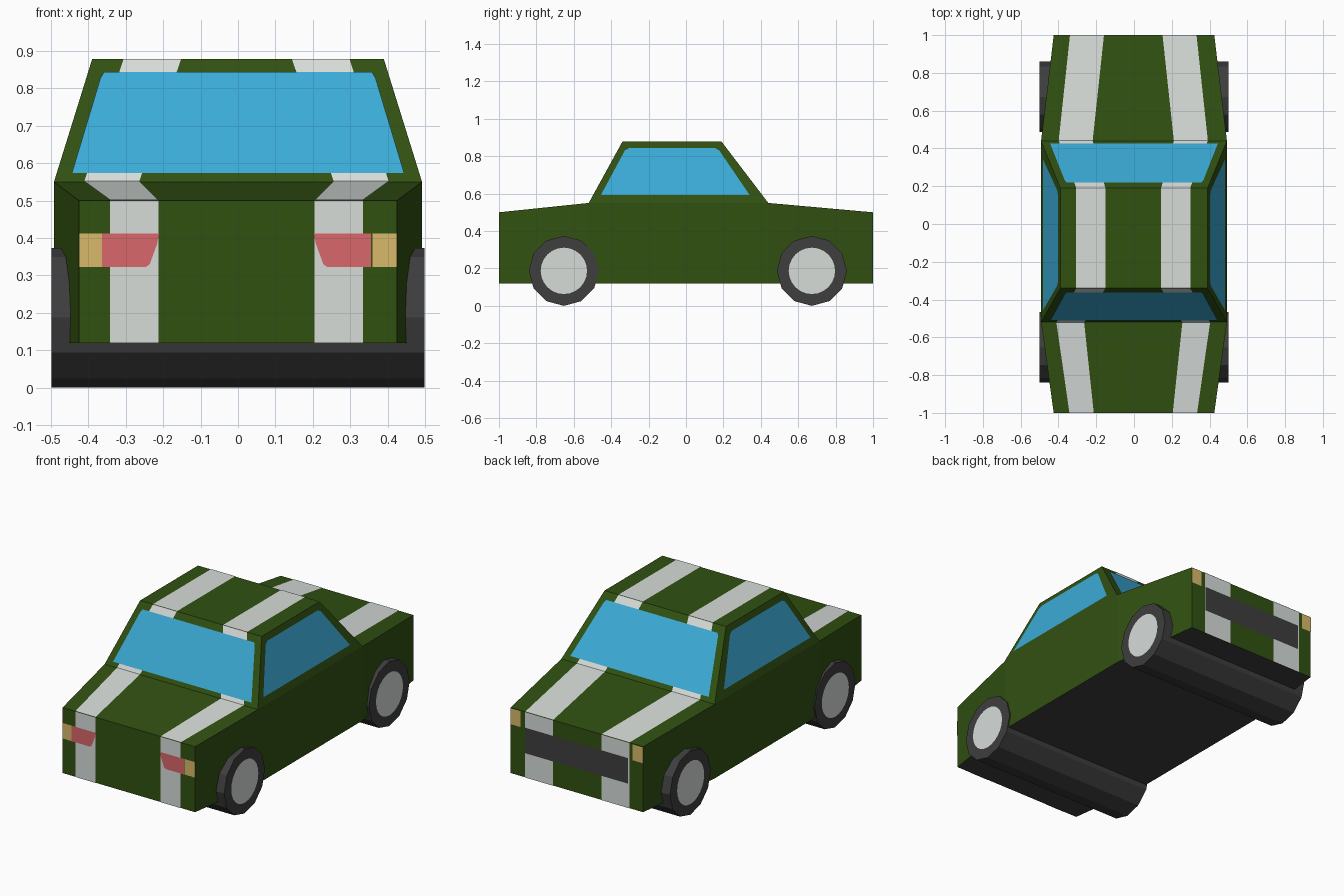
import bpy, bmesh, math
from mathutils import Vector

if "Cube" in bpy.data.objects:
    bpy.data.objects.remove(bpy.data.objects["Cube"])


def material(name, rgb):
    m = bpy.data.materials.new(name)
    lin = [(c / 255 / 12.92) if c < 11 else ((c / 255 + 0.055) / 1.055) ** 2.4 for c in rgb]
    m.diffuse_color = (*lin, 1)
    m.use_nodes = True
    m.node_tree.nodes["Principled BSDF"].inputs["Base Color"].default_value = m.diffuse_color
    return m


GREEN = material("green paint", (49, 81, 17))
WHITE = material("white paint", (215, 220, 217))
BLUE = material("blue glass", (59, 171, 214))
DARK = material("dark rubber", (62, 62, 63))
RED = material("red lamp", (218, 103, 107))
AMBER = material("amber lamp", (217, 186, 107))


def add_object(name, bm, *mats):
    me = bpy.data.meshes.new(name)
    bm.to_mesh(me)
    bm.free()
    for m in mats:
        me.materials.append(m)
    ob = bpy.data.objects.new(name, me)
    bpy.context.collection.objects.link(ob)
    return ob


def plate(name, pts, mat, lift=0.002):
    """Painted panel lying just above the body, facing outwards."""
    pts = [Vector(p) for p in pts]
    n = (pts[1] - pts[0]).cross(pts[2] - pts[0]).normalized()
    if n.dot(sum(pts, Vector()) / len(pts) - Vector((0, -0.05, 0.4))) < 0:
        n = -n
        pts.reverse()
    bm = bmesh.new()
    bm.faces.new([bm.verts.new(p + n * lift) for p in pts])
    add_object(name, bm, mat)


# Body shell: stations along y (y, half width, top z), then the cabin roof
FLOOR, ROOF = 0.12, 0.878
STATIONS = [(-1, 0.425, 0.5), (-0.52, 0.492, 0.55), (0.44, 0.492, 0.55), (1, 0.425, 0.5)]
ROOF_Y = (-0.34, 0.19)
ROOF_W = 0.39
bm = bmesh.new()
rings = [[bm.verts.new(p) for p in ((-w, y, FLOOR), (w, y, FLOOR), (w, y, z), (-w, y, z))]
         for y, w, z in STATIONS]
for i in range(3):
    a, b = rings[i], rings[i + 1]
    for k in range(4):
        if (i, k) != (1, 2):                      # opening under the cabin
            j = (k + 1) % 4
            bm.faces.new((a[k], a[j], b[j], b[k]))
bm.faces.new(rings[0])
bm.faces.new(rings[3])
base = [rings[1][3], rings[1][2], rings[2][2], rings[2][3]]
roof = [bm.verts.new((sx * ROOF_W, y, ROOF))
        for sx, y in ((-1, ROOF_Y[0]), (1, ROOF_Y[0]), (1, ROOF_Y[1]), (-1, ROOF_Y[1]))]
for k in range(4):
    j = (k + 1) % 4
    bm.faces.new((base[k], base[j], roof[j], roof[k]))
bm.faces.new(roof)
bmesh.ops.recalc_face_normals(bm, faces=bm.faces[:])
for f in bm.faces:
    f.material_index = 1 if f.normal.z < -0.9 else 0
add_object("body", bm, GREEN, DARK)


# Racing stripes: (y, z, inner x, outer x) along the body from front to back
STRIPE = [(-1, FLOOR, 0.209, 0.338), (-1, 0.5, 0.209, 0.338), (-0.52, 0.55, 0.26, 0.407),
          (-0.34, ROOF, 0.148, 0.302), (0.19, ROOF, 0.148, 0.302),
          (0.44, 0.55, 0.215, 0.395), (1, 0.5, 0.155, 0.335), (1, FLOOR, 0.155, 0.335)]
SHIFT = -0.004
for side, sx in (("left", -1), ("right", 1)):
    for i, (p, q) in enumerate(zip(STRIPE, STRIPE[1:])):
        plate(f"{side}_stripe_{i + 1}",
              [(sx * p[2] + SHIFT, p[0], p[1]), (sx * p[3] + SHIFT, p[0], p[1]),
               (sx * q[3] + SHIFT, q[0], q[1]), (sx * q[2] + SHIFT, q[0], q[1])], WHITE)

    # Side windows on the sloping cabin sides
    outline = [(-0.455, 0.592), (0.34, 0.592), (0.178, 0.83), (0.155, 0.843),
               (-0.305, 0.843), (-0.327, 0.83)]
    slope = (0.492 - ROOF_W) / (ROOF - 0.55)
    plate(f"{side}_window", [(sx * (0.492 - slope * (z - 0.55)), y, z) for y, z in outline], BLUE)

    # Front lamps
    red = [(0.36, 0.412), (0.207, 0.412), (0.212, 0.385), (0.232, 0.33), (0.243, 0.322), (0.36, 0.322)]
    plate(f"{side}_front_lamp", [(sx * x + SHIFT, -1, z) for x, z in red], RED, 0.004)
    for name, y, z0, z1 in (("front_indicator", -1, 0.322, 0.412), ("rear_lamp", 1, 0.405, 0.497)):
        plate(f"{side}_{name}", [(sx * x, y, z) for x, z in
              ((0.36, z0), (0.425, z0), (0.425, z1), (0.36, z1))], AMBER, 0.003)

# Windscreen and rear window
for name, y0, y1 in (("windscreen", -0.52, -0.34), ("rear_window", 0.44, 0.19)):
    half = [(0.444, 0.572), (0.368, 0.825), (0.358, 0.842)]
    pts = half + [(-x, z) for x, z in reversed(half)]
    plate(name, [(x, y0 + (y1 - y0) * (z - 0.55) / (ROOF - 0.55), z) for x, z in pts], BLUE, 0.004)

# Rear dark panel
plate("rear_panel", [(x, 1, z) for x, z in
      ((-0.33, 0.262), (0.33, 0.262), (0.33, 0.41), (-0.33, 0.41))], DARK, 0.004)


# Wheels: one full-width roller per axle, with a pale hubcap at each end
def disc(y, x, r, n):
    return [(x, y + r * math.sin(2 * math.pi * i / n), 0.187 + r * math.cos(2 * math.pi * i / n))
            for i in range(n)]


for name, y in (("front", -0.653), ("rear", 0.673)):
    bm = bmesh.new()
    a, b = ([bm.verts.new(p) for p in disc(y, x, 0.187, 12)] for x in (-0.499, 0.499))
    for i in range(12):
        j = (i + 1) % 12
        bm.faces.new((a[i], a[j], b[j], b[i]))
    bm.faces.new(a)
    bm.faces.new(b)
    bmesh.ops.recalc_face_normals(bm, faces=bm.faces[:])
    add_object(f"{name}_wheels", bm, DARK)
    for side, sx in (("left", -1), ("right", 1)):
        plate(f"{name}_{side}_hubcap", disc(y, sx * 0.499, 0.124, 24), WHITE)
